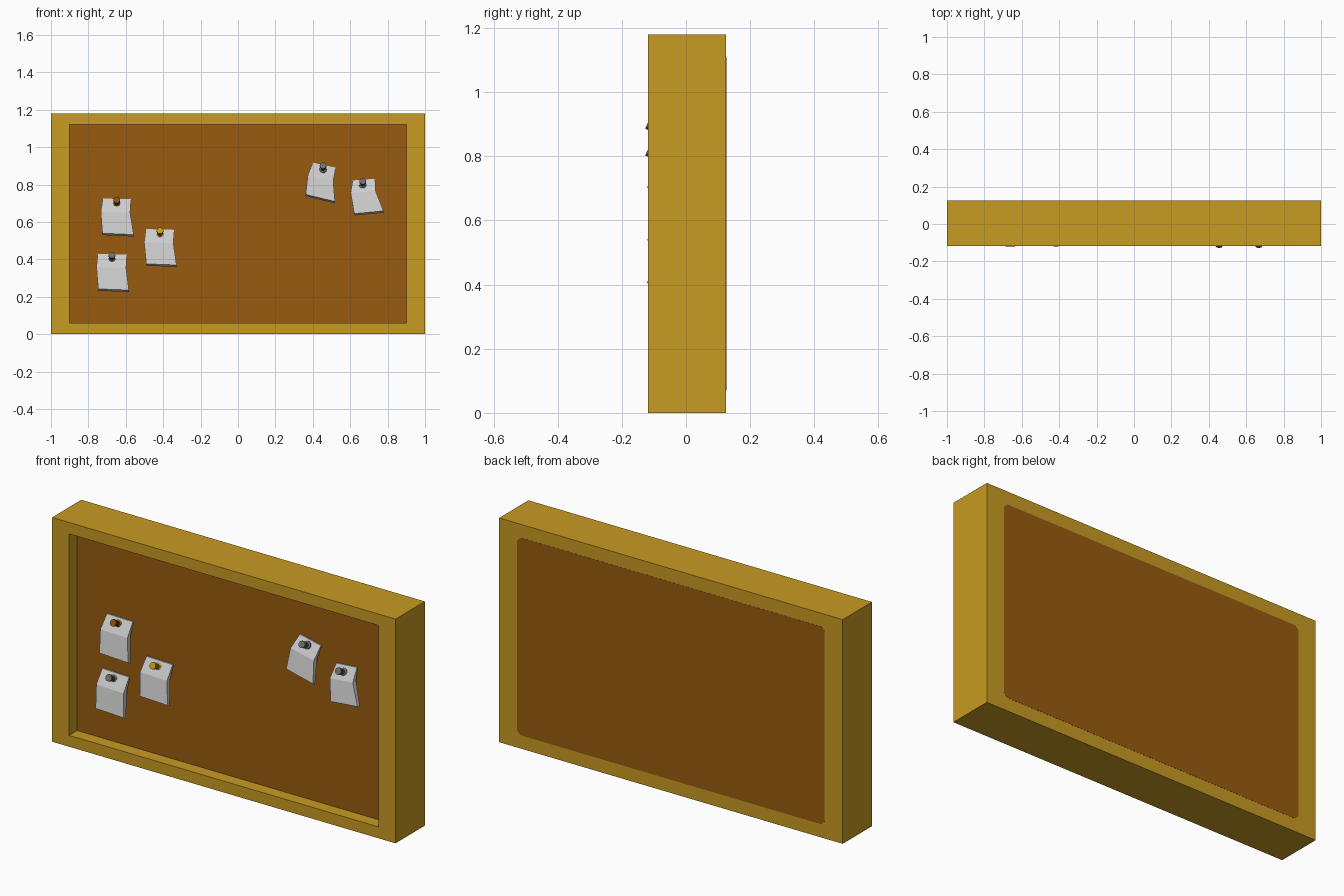
import bpy, bmesh, math
from mathutils import Vector, Matrix

if "Cube" in bpy.data.objects:
    bpy.data.objects.remove(bpy.data.objects["Cube"])


def mat(name, r, g, b):
    m = bpy.data.materials.new(name)
    m.diffuse_color = (r, g, b, 1)
    m.use_nodes = True
    m.node_tree.nodes["Principled BSDF"].inputs["Base Color"].default_value = m.diffuse_color
    return m


WOOD = mat("golden wood", 0.58, 0.325, 0.016)
CORK = mat("brown cork", 0.315, 0.105, 0.005)
PAPER = mat("white paper", 0.61, 0.61, 0.61)
GREY = mat("grey pin", 0.16, 0.16, 0.16)
AMBER = mat("amber pin", 0.25, 0.09, 0.005)
YELLOW = mat("yellow pin", 0.58, 0.33, 0.01)


def make(name, verts, faces, material):
    me = bpy.data.meshes.new(name)
    me.from_pydata(verts, [], faces)
    bm = bmesh.new()
    bm.from_mesh(me)
    bmesh.ops.recalc_face_normals(bm, faces=bm.faces)
    bm.to_mesh(me)
    bm.free()
    me.materials.append(material)
    ob = bpy.data.objects.new(name, me)
    bpy.context.collection.objects.link(ob)
    return ob


def prism(name, outline, y0, y1, material):
    """Extrude an x-z outline from y0 to y1."""
    n = len(outline)
    v = [(x, y, z) for y in (y0, y1) for x, z in outline]
    f = [tuple(range(n)), tuple(range(n, 2 * n))]
    f += [(i, (i + 1) % n, n + (i + 1) % n, n + i) for i in range(n)]
    return make(name, v, f, material)


def rect(x, z0, z1):
    return [(-x, z0), (x, z0), (x, z1), (-x, z1)]


# Frame: rectangular ring
FRONT, BACK = -0.118, 0.125
outer, inner = rect(1.0, 0, 1.18), rect(0.9, 0.06, 1.12)
rv = [(x, y, z) for y in (FRONT, BACK) for ring in (outer, inner) for x, z in ring]
rf = []
for i in range(4):
    j = (i + 1) % 4
    rf += [(i, j, 4 + j, 4 + i), (8 + i, 8 + j, 12 + j, 12 + i),
           (i, j, 8 + j, 8 + i), (4 + i, 4 + j, 12 + j, 12 + i)]
make("frame", rv, rf, WOOD)

# Cork panel, with a wooden lip and corner-cut cork face on the back
prism("cork_panel", rect(0.9, 0.06, 1.12), -0.052, 0.11, CORK)
prism("back_lip", rect(0.9, 0.06, 1.12), 0.11, BACK, WOOD)
X, Z0, Z1, C = 0.895, 0.07, 1.11, 0.02
prism("back_cork_face",
      [(-X + C, Z0), (X - C, Z0), (X, Z0 + C), (X, Z1 - C),
       (X - C, Z1), (-X + C, Z1), (-X, Z1 - C), (-X, Z0 + C)], 0.122, 0.1258, CORK)


# Notes: folded sheets leaning away from the cork towards the bottom
def note(i, tl, tr, br, bl, bulge):
    left, right = (Vector(tl), Vector(bl)), (Vector(tr), Vector(br))
    rows = [(0, -0.058), (0.36, -0.097), (0.95, -0.117)]
    back = [(1.0, -0.1), (0.36, -0.07), (0, -0.05)]
    prof = rows + back
    v = []
    for a, b in (left, right):
        for t, y in prof:
            p = a.lerp(b, t)
            dx = bulge if t == 0.36 else 0
            v.append((p.x - dx, y, p.y))
    f = [(0, 1, 4, 5), (1, 2, 3, 4), (6, 7, 10, 11), (7, 8, 9, 10)]
    f += [(k, (k + 1) % 6, 6 + (k + 1) % 6, 6 + k) for k in range(6)]
    make(f"note_{i}", v, f, PAPER)


# Push pins: turned profile tilted upwards, (distance along pin, radius)
PROFILE = [(0, 0.006), (0.008, 0.02), (0.016, 0.02), (0.022, 0.012),
           (0.045, 0.012), (0.05, 0.018), (0.064, 0.018)]


def pin(i, x, z, material, reach):
    n = 10
    rot = Matrix.Rotation(math.radians(65), 4, 'X')
    v = []
    for d, r in PROFILE:
        for k in range(n):
            a = 2 * math.pi * k / n
            v.append(rot @ Vector((r * math.cos(a), r * math.sin(a), d)))
    v = [(p.x + x, p.y - reach, p.z + z - 0.014) for p in v]
    f = [tuple(range(n)), tuple(range(len(v) - n, len(v)))]
    for s in range(len(PROFILE) - 1):
        for k in range(n):
            m = (k + 1) % n
            f.append((s * n + k, s * n + m, (s + 1) * n + m, (s + 1) * n + k))
    make(f"push_pin_{i}", v, f, material)


NOTES = [
    ((-0.723, 0.725), (-0.572, 0.722), (-0.557, 0.522), (-0.725, 0.53), 0.010),
    ((-0.493, 0.562), (-0.340, 0.558), (-0.328, 0.360), (-0.490, 0.366), 0.010),
    ((-0.750, 0.430), (-0.594, 0.425), (-0.583, 0.226), (-0.747, 0.232), 0.008),
    ((0.400, 0.917), (0.523, 0.890), (0.518, 0.700), (0.360, 0.738), 0.012),
    ((0.613, 0.822), (0.733, 0.831), (0.780, 0.650), (0.622, 0.635), 0.014),
]
PINS = [(-0.648, 0.705, AMBER, 0.056), (-0.417, 0.541, YELLOW, 0.056),
        (-0.674, 0.409, GREY, 0.056), (0.455, 0.889, GREY, 0.062),
        (0.667, 0.805, GREY, 0.062)]
for i, (n_, p_) in enumerate(zip(NOTES, PINS), 1):
    note(i, *n_)
    pin(i, *p_)
